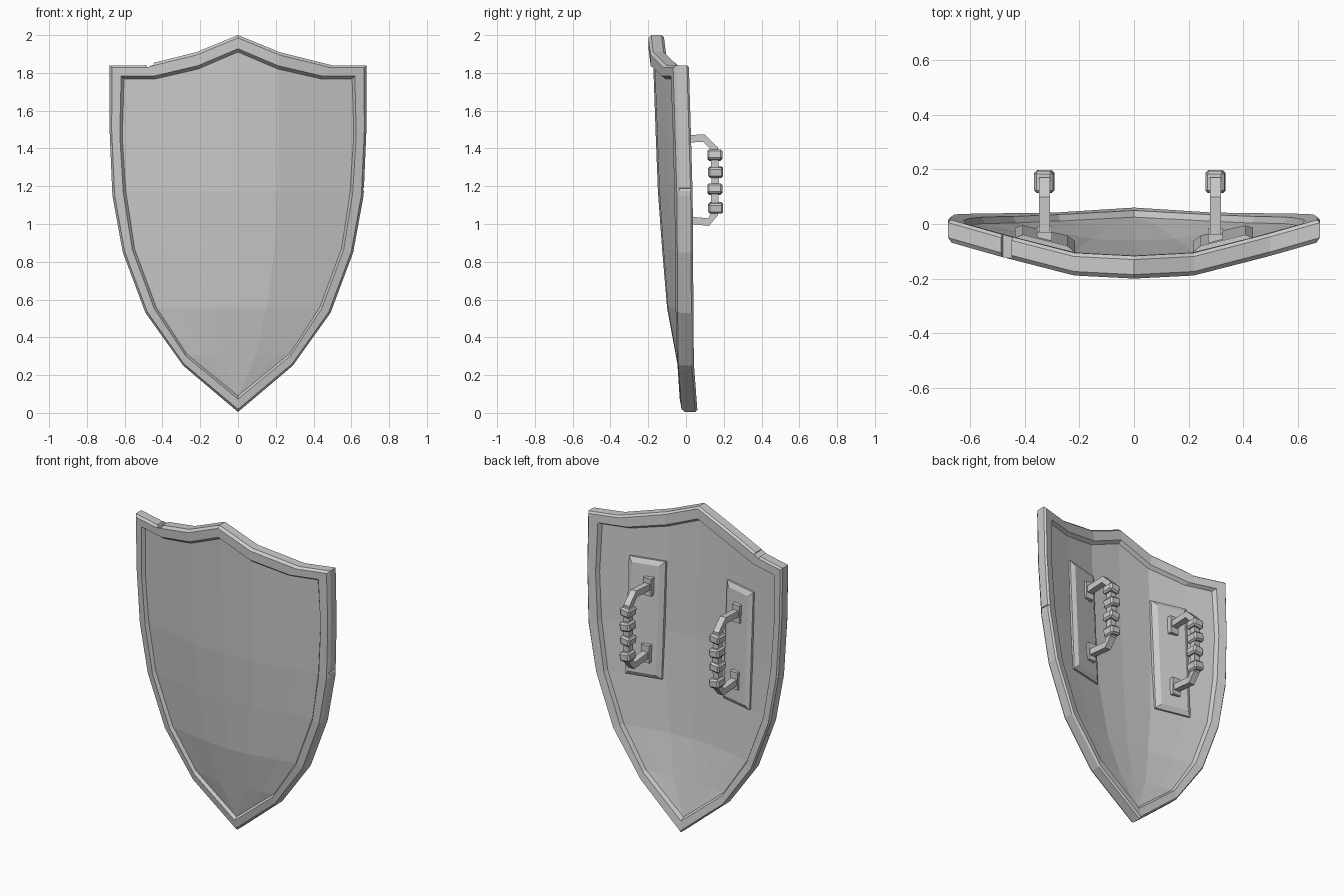
import bpy, bmesh
from math import radians
from mathutils import Vector, Matrix

old = bpy.data.objects.get("Cube")
if old:
    bpy.data.objects.remove(old, do_unlink=True)

steel = bpy.data.materials.new("plain_grey")
steel.use_nodes = True
grey = (0.6, 0.6, 0.6, 1)
steel.diffuse_color = grey
steel.node_tree.nodes["Principled BSDF"].inputs["Base Color"].default_value = grey


def finish(bm, name):
    bmesh.ops.remove_doubles(bm, verts=bm.verts, dist=0.0005)
    bmesh.ops.recalc_face_normals(bm, faces=bm.faces)
    mesh = bpy.data.meshes.new(name)
    bm.to_mesh(mesh)
    bm.free()
    mesh.materials.append(steel)
    ob = bpy.data.objects.new(name, mesh)
    bpy.context.collection.objects.link(ob)
    return ob


def lerp_table(table, v):
    if v <= table[0][0]:
        return table[0][1]
    for (a, p), (b, q) in zip(table, table[1:]):
        if v <= b:
            return p + (q - p) * (v - a) / (b - a)
    return table[-1][1]


# Half outlines (x, z) from the top peak down to the tip
OUTER = [(0, 2), (.22, 1.91), (.5, 1.84), (.68, 1.84), (.68, 1.5),
         (.665, 1.15), (.61, .85), (.49, .53), (.29, .25), (0, .005)]
INNER = [(0, 1.9), (.21, 1.81), (.43, 1.76), (.595, 1.76), (.605, 1.46),
         (.585, 1.17), (.54, .87), (.425, .56), (.27, .32), (0, .1)]

# Curved front surface: depth along the middle, along the edge, and the bow between
WIDTH = [(z, x) for x, z in reversed(OUTER[4:])]
CENTRE = [(0, -.02), (.25, -.065), (.53, -.12), (1.1, -.168), (1.8, -.195), (2, -.2)]
EDGE = [(0, -.02), (.25, -.04), (1.15, -.045), (1.84, -.065)]
BOW = [(0, 0), (.33, .07), (.73, .6), (1, 1)]


def front(x, z):
    t = abs(x) / max(lerp_table(WIDTH, z), .001)
    c = lerp_table(CENTRE, z)
    return c + (lerp_table(EDGE, z) - c) * lerp_table(BOW, t)


def full(half):
    return half + [(-x, z) for x, z in reversed(half[1:-1])]


# Rim: a cross-section (inward fraction, depth) carried round the outline
SECTION = [(0, .07), (0, .015), (.15, 0), (.72, 0), (1, .035),
           (1, .05), (.75, .083), (.12, .083)]
bm = bmesh.new()
rings = []
for (ox, oz), (ix, iz) in zip(full(OUTER), full(INNER)):
    ring = []
    for u, d in SECTION:
        x, z = ox + (ix - ox) * u, oz + (iz - oz) * u
        ring.append(bm.verts.new((x, front(x, z) + d, z)))
    rings.append(ring)
for i, a in enumerate(rings):
    b = rings[(i + 1) % len(rings)]
    for k in range(len(SECTION)):
        m = (k + 1) % len(SECTION)
        bm.faces.new((a[k], a[m], b[m], b[k]))
rim = finish(bm, "rim")

# Battle notches cut into the rim
for x, z, angle, size in ((-.47, 1.855, 20, .04), (.69, 1.175, 25, .045), (-.6, .745, -15, .04)):
    bm = bmesh.new()
    bmesh.ops.create_cube(bm, size=1, matrix=Matrix.Translation((x, 0, z))
                          @ Matrix.Rotation(radians(45 + angle), 4, 'Y')
                          @ Matrix.Diagonal((size, 1, size, 1)))
    cutter = finish(bm, "notch_cutter")
    cutter.hide_render = True
    mod = rim.modifiers.new("notch", 'BOOLEAN')
    mod.operation = 'DIFFERENCE'
    mod.solver = 'EXACT'
    mod.object = cutter
    bpy.context.view_layer.objects.active = rim
    bpy.ops.object.modifier_apply(modifier=mod.name)
    bpy.data.objects.remove(cutter, do_unlink=True)

# Panel: faceted sheets front and back, edges tucked under the rim
COLUMNS = [-1, -.73, -.35, 0, .35, .73, 1]
TOP = [(0, 1.9), (.35, 1.81), (.73, 1.76), (1, 1.76)]
for name, depth in (("front_panel", .022), ("back_panel", .062)):
    bm = bmesh.new()
    rows = []
    for j, (half, z) in enumerate(INNER[3:]):
        row = []
        for t in COLUMNS:
            h = lerp_table(TOP, abs(t)) if j == 0 else z
            x, h = t * half * 1.015, 1 + (h - 1) * 1.015
            row.append(bm.verts.new((x, front(x, h) + depth, h)))
        rows.append(row)
    for a, b in zip(rows, rows[1:]):
        for k in range(len(COLUMNS) - 1):
            if b is rows[-1]:
                bm.faces.new((a[k], a[k + 1], b[3]))
            else:
                bm.faces.new((a[k], a[k + 1], b[k + 1], b[k]))
    bmesh.ops.delete(bm, geom=[v for v in bm.verts if not v.link_faces], context='VERTS')
    panel = finish(bm, name)
    # Open sheets: make sure each one faces outward
    facing = sum(p.normal.y * p.area for p in panel.data.polygons)
    if (facing > 0) == (name == "front_panel"):
        panel.data.flip_normals()


def box(bm, centre, size, tilt=0):
    bmesh.ops.create_cube(bm, size=1, matrix=Matrix.Translation(centre)
                          @ Matrix.Rotation(radians(tilt), 4, 'Y')
                          @ Matrix.Diagonal((*size, 1)))


# Handle bar path in (y, z)
BAR = [(-.09, 1.445), (.095, 1.455), (.15, 1.4), (.155, 1.23),
       (.15, 1.05), (.12, 1.01), (-.09, 1.03)]

for side, hx in (("left", .298), ("right", -.328)):
    s = 1 if hx > 0 else -1

    # Bevelled backing plate following the curve of the shield
    bm = bmesh.new()
    layers = []
    for inset, lift in ((0, .055), (0, .075), (.028, .092)):
        ring = []
        for x, z in ((.215 + inset, .87 + inset), (.435 - inset, .87 + inset),
                     (.435 - inset, 1.6 - inset), (.215 + inset, 1.6 - inset)):
            ring.append(bm.verts.new((s * x, front(x, z) + lift, z)))
        layers.append(ring)
    for a, b in zip(layers, layers[1:]):
        for k in range(4):
            bm.faces.new((a[k], a[(k + 1) % 4], b[(k + 1) % 4], b[k]))
    bm.faces.new(layers[0])
    bm.faces.new(layers[-1])
    finish(bm, side + "_backing_plate")

    # Mounting feet
    bm = bmesh.new()
    for z in (1.445, 1.03):
        box(bm, (hx, front(hx, z) + .095, z), (.055, .045, .11))
    finish(bm, side + "_handle_feet")

    # Square bar swept along the path
    bm = bmesh.new()
    pts = [Vector((hx, y, z)) for y, z in BAR]
    rings = []
    for i, p in enumerate(pts):
        d = (pts[min(i + 1, len(pts) - 1)] - pts[max(i - 1, 0)]).normalized()
        n = d.cross(Vector((1, 0, 0))) * .02
        w = Vector((.02, 0, 0))
        rings.append([bm.verts.new(p + o) for o in (n + w, n - w, -n - w, w - n)])
    for a, b in zip(rings, rings[1:]):
        for k in range(4):
            bm.faces.new((a[k], a[(k + 1) % 4], b[(k + 1) % 4], b[k]))
    bm.faces.new(rings[0])
    bm.faces.new(rings[-1])
    finish(bm, side + "_handle_bar")

    # Grip wraps, alternately tilted
    bm = bmesh.new()
    for i, z in enumerate((1.365, 1.275, 1.185, 1.085)):
        box(bm, (hx, .153 + .004 * (i % 2), z), (.07, .08, .055), 8 if i % 2 else -8)
    wraps = finish(bm, side + "_grip_wraps")
    bevel = wraps.modifiers.new("soft_edges", 'BEVEL')
    bevel.width = .01
    bevel.segments = 1
